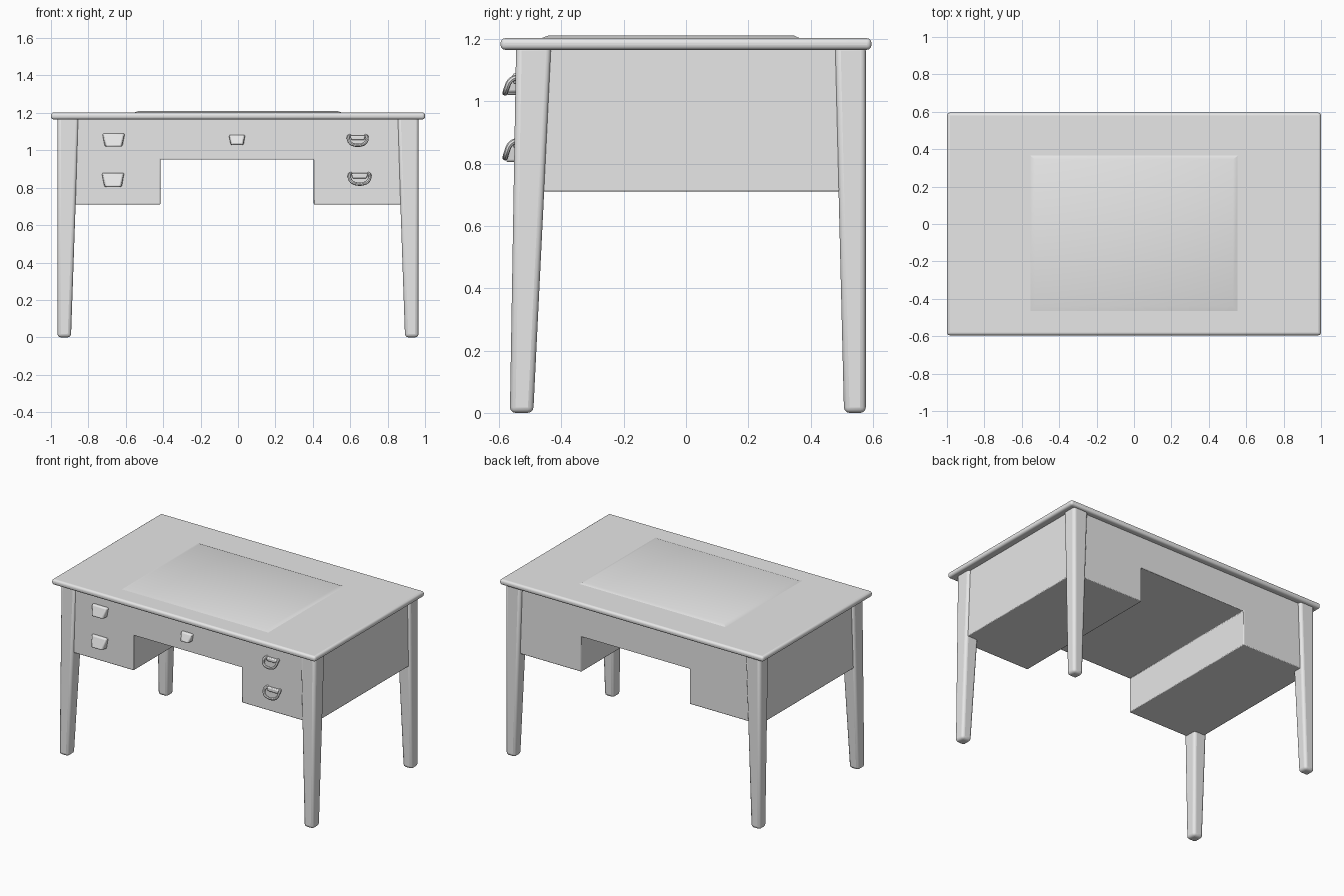
import bpy
import bmesh
from mathutils import Vector

if "Cube" in bpy.data.objects:
    bpy.data.objects.remove(bpy.data.objects["Cube"], do_unlink=True)

grey = bpy.data.materials.new("plain_grey")
grey.use_nodes = True
grey.diffuse_color = (0.8, 0.8, 0.8, 1)
grey.node_tree.nodes["Principled BSDF"].inputs["Base Color"].default_value = (0.8, 0.8, 0.8, 1)


def finish(ob, bevel=0.0, segments=3):
    """Give the part its material, rounded edges and smooth shading."""
    ob.data.materials.append(grey)
    if bevel:
        mod = ob.modifiers.new("rounded_edges", "BEVEL")
        mod.width = bevel
        mod.segments = segments
        mod.limit_method = "ANGLE"
    bpy.ops.object.select_all(action="DESELECT")
    ob.select_set(True)
    bpy.context.view_layer.objects.active = ob
    bpy.ops.object.shade_smooth_by_angle()
    return ob


def mesh_object(name, bm):
    bmesh.ops.recalc_face_normals(bm, faces=bm.faces)
    mesh = bpy.data.meshes.new(name)
    bm.to_mesh(mesh)
    bm.free()
    ob = bpy.data.objects.new(name, mesh)
    bpy.context.collection.objects.link(ob)
    return ob


def tapered_block(name, low, high, bevel=0.0, segments=3):
    """Block between two rectangles, each (x0, x1, y0, y1, z)."""
    bm = bmesh.new()
    bmesh.ops.create_cube(bm, size=2)
    for v in bm.verts:
        x0, x1, y0, y1, z = high if v.co.z > 0 else low
        v.co = (x1 if v.co.x > 0 else x0, y1 if v.co.y > 0 else y0, z)
    return finish(mesh_object(name, bm), bevel, segments)


# Table top with a rounded lip, and the low raised writing panel
tapered_block("table_top", (-1, 1, -0.595, 0.595, 1.165), (-1, 1, -0.595, 0.595, 1.202), 0.015, 4)
tapered_block("writing_panel", (-0.56, 0.56, -0.47, 0.37, 1.2), (-0.53, 0.53, -0.44, 0.345, 1.211))

# Carcass: two drawer pedestals joined by a shallow centre section
outline = [(-0.95, 1.17), (-0.95, 0.71), (-0.415, 0.71), (-0.415, 0.95),
           (0.405, 0.95), (0.405, 0.71), (0.95, 0.71), (0.95, 1.17)]
FRONT, BACK = -0.537, 0.555
bm = bmesh.new()
face = bm.faces.new([bm.verts.new((x, FRONT, z)) for x, z in outline])
new = bmesh.ops.extrude_face_region(bm, geom=[face])["geom"]
bmesh.ops.translate(bm, vec=(0, BACK - FRONT, 0),
                    verts=[g for g in new if isinstance(g, bmesh.types.BMVert)])
finish(mesh_object("drawer_carcass", bm), 0.005, 2)

# Four tapered legs, standing slightly proud of the carcass
for side, sx in (("left", 1), ("right", -1)):
    lo_x = sorted((sx * 0.893, sx * 0.965))
    hi_x = sorted((sx * 0.852, sx * 0.965))
    tapered_block(side + "_front_leg", (*lo_x, -0.565, -0.49, 0),
                  (*hi_x, -0.545, -0.432, 1.18), 0.018)
    tapered_block(side + "_back_leg", (*lo_x, 0.507, 0.577, 0),
                  (*hi_x, 0.478, 0.577, 1.18), 0.018)


def cup_pull(name, x, z, width, height):
    """Solid pull that leans out from the drawer front."""
    bm = bmesh.new()
    bmesh.ops.create_cube(bm, size=2)
    for v in bm.verts:
        up, out = v.co.z > 0, v.co.y < 0
        half = width / 2 * (1 if up else 0.75) * (0.85 if out else 1)
        drop = height / 2 if up else -height / 2
        depth = (0.018 if up else 0.042) if out else -0.02
        v.co = (x + half * v.co.x, FRONT - depth, z + drop)
    finish(mesh_object(name, bm), 0.008, 2)


def bail_pull(name, x, z, width, height):
    """Hanging loop handle swept along a curve."""
    w, h = width / 2, height / 2
    path = [(-w * 0.8, 0.01, h), (-w, -0.025, h * 0.5), (-w * 0.85, -0.038, -h * 0.5),
            (-w * 0.45, -0.042, -h), (w * 0.45, -0.042, -h),
            (w * 0.85, -0.038, -h * 0.5), (w, -0.025, h * 0.5), (w * 0.8, 0.01, h)]
    curve = bpy.data.curves.new(name, "CURVE")
    curve.dimensions = "3D"
    curve.bevel_depth = 0.009
    curve.bevel_resolution = 2
    curve.resolution_u = 4
    curve.use_fill_caps = True
    spline = curve.splines.new("BEZIER")
    spline.bezier_points.add(len(path) - 1)
    for point, co in zip(spline.bezier_points, path):
        point.co = Vector((x, FRONT, z)) + Vector(co)
        point.handle_left_type = point.handle_right_type = "AUTO"
    source = bpy.data.objects.new(name + "_path", curve)
    bpy.context.collection.objects.link(source)
    mesh = bpy.data.meshes.new_from_object(source.evaluated_get(bpy.context.evaluated_depsgraph_get()))
    bpy.data.objects.remove(source, do_unlink=True)
    ob = bpy.data.objects.new(name, mesh)
    bpy.context.collection.objects.link(ob)
    ob.data.materials.clear()
    finish(ob)
    # Flat mount behind the loop
    tapered_block(name + "_mount", (x - w * 0.7, x + w * 0.7, FRONT - 0.018, FRONT + 0.01, z),
                  (x - w * 0.8, x + w * 0.8, FRONT - 0.018, FRONT + 0.01, z + h), 0.006, 2)


# Drawer pulls
cup_pull("right_upper_pull", -0.665, 1.055, 0.13, 0.07)
cup_pull("right_lower_pull", -0.668, 0.842, 0.13, 0.075)
cup_pull("centre_pull", -0.005, 1.055, 0.095, 0.055)
bail_pull("left_upper_pull", 0.64, 1.055, 0.1, 0.05)
bail_pull("left_lower_pull", 0.65, 0.85, 0.11, 0.055)
